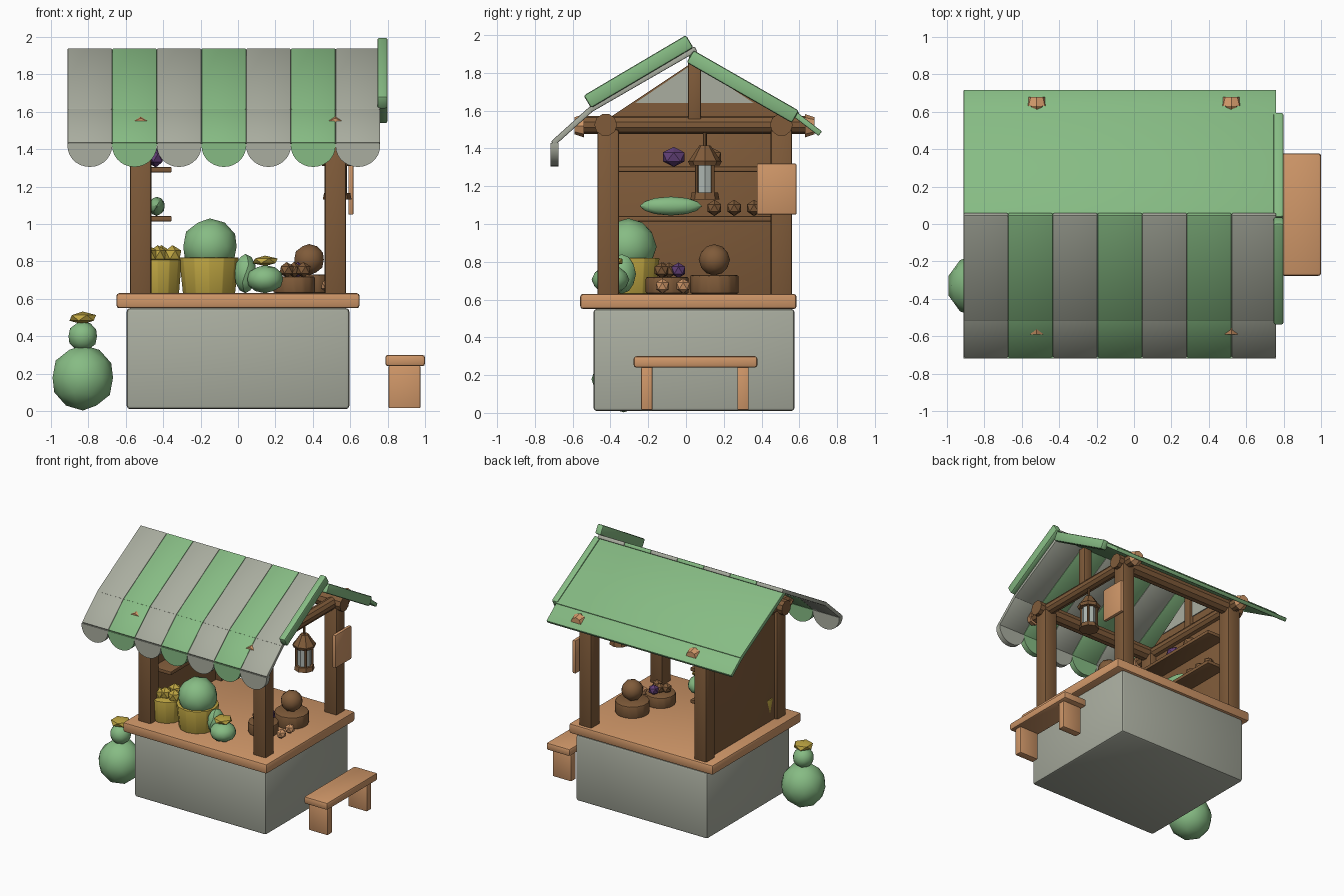
import bpy, bmesh, math
from mathutils import Matrix, Vector

if "Cube" in bpy.data.objects:
    bpy.data.objects.remove(bpy.data.objects["Cube"])


def colour(name, r, g, b):
    m = bpy.data.materials.new(name)
    m.diffuse_color = (r, g, b, 1)
    m.use_nodes = True
    m.node_tree.nodes["Principled BSDF"].inputs["Base Color"].default_value = m.diffuse_color
    return m


GREY = colour("grey_canvas", 0.40, 0.42, 0.35)
GREEN = colour("green", 0.24, 0.50, 0.23)
LIGHT = colour("light_wood", 0.63, 0.31, 0.14)
BROWN = colour("brown_wood", 0.215, 0.105, 0.042)
YELLOW = colour("yellow_straw", 0.52, 0.38, 0.055)
PURPLE = colour("purple", 0.12, 0.05, 0.18)
GLASS = colour("lantern_glass", 0.42, 0.47, 0.44)


def finish(name, bm, mat, bevel=0.0, angle=35):
    if bevel:
        bmesh.ops.bevel(bm, geom=bm.edges[:], offset=bevel, segments=2,
                        profile=0.5, affect='EDGES')
    bmesh.ops.recalc_face_normals(bm, faces=bm.faces[:])
    me = bpy.data.meshes.new(name)
    bm.to_mesh(me)
    bm.free()
    me.materials.append(mat)
    me.shade_smooth()
    me.set_sharp_from_angle(angle=math.radians(angle))
    ob = bpy.data.objects.new(name, me)
    bpy.context.collection.objects.link(ob)
    return ob


def box(name, x, y, z, mat, bevel=0.01):
    bm = bmesh.new()
    bmesh.ops.create_cube(bm, size=1)
    for v in bm.verts:
        v.co = Vector([(r[0] + r[1]) / 2 + c * (r[1] - r[0]) for r, c in zip((x, y, z), v.co)])
    return finish(name, bm, mat, bevel)


def prism(name, pts, depth, mat, axis='X', bevel=0.0):
    """Extrude an outline: (y, z) along X, or (x, z) along Y."""
    bm = bmesh.new()
    put = (lambda p, d: (d, p[0], p[1])) if axis == 'X' else (lambda p, d: (p[0], d, p[1]))
    a, b = [[bm.verts.new(put(p, d)) for p in pts] for d in depth]
    bm.faces.new(a)
    bm.faces.new(b[::-1])
    n = len(pts)
    for i in range(n):
        bm.faces.new((a[i], b[i], b[(i + 1) % n], a[(i + 1) % n]))
    return finish(name, bm, mat, bevel)


def slab(name, p, q, t, x, mat, bevel=0.006):
    """Sloping board from p to q in (y, z), thickness t below that line."""
    d = Vector((q[0] - p[0], q[1] - p[1])).normalized()
    n = Vector((d.y, -d.x))
    if n.y > 0:
        n = -n
    p, q = Vector(p), Vector(q)
    return prism(name, [p, q, q + n * t, p + n * t], x, mat, 'X', bevel)


def rod(name, centre, r1, r2, length, mat, axis='Z', sides=12, bevel=0.0):
    bm = bmesh.new()
    rot = {'Z': Matrix.Identity(4), 'X': Matrix.Rotation(math.pi / 2, 4, 'Y'),
           'Y': Matrix.Rotation(-math.pi / 2, 4, 'X')}[axis]
    bmesh.ops.create_cone(bm, cap_ends=True, segments=sides, radius1=r1, radius2=r2,
                          depth=length, matrix=Matrix.Translation(centre) @ rot)
    return finish(name, bm, mat, bevel)


def ball(name, centre, size, mat, detail=2):
    bm = bmesh.new()
    s = size if isinstance(size, tuple) else (size,) * 3
    bmesh.ops.create_icosphere(bm, subdivisions=detail, radius=1,
                               matrix=Matrix.Translation(centre) @ Matrix.Diagonal((*s, 1)))
    return finish(name, bm, mat, 0, 25)


# Base and counter
box("base", (-0.595, 0.595), (-0.49, 0.575), (0.01, 0.55), GREY, 0.018)
box("counter", (-0.65, 0.65), (-0.56, 0.585), (0.55, 0.63), LIGHT, 0.015)

# Posts and beams
for x, side in ((-0.52, "left"), (0.52, "right")):
    for y, end in ((-0.412, "front"), (0.505, "back")):
        box(f"{end}_{side}_post", (x - 0.057, x + 0.057), (y - 0.057, y + 0.057), (0.62, 1.5), BROWN, 0.012)
    rod(f"{side}_beam", (x, 0.05, 1.525), 0.048, 0.048, 1.2, BROWN, 'Y', 10)
    for y in (-0.565, 0.655):
        rod(f"{side}_beam_cap", (x, y, 1.52), 0.062, 0.045, 0.05, LIGHT, 'Y', 8) if y > 0 else \
            rod(f"{side}_beam_cap", (x, y, 1.52), 0.045, 0.062, 0.05, LIGHT, 'Y', 8)
    box(f"{side}_king_post", (x - 0.035, x + 0.035), (0.01, 0.08), (1.55, 1.86), BROWN, 0.008)
for y, end in ((-0.425, "front"), (0.505, "back")):
    rod(f"{end}_beam", (0, y, 1.525), 0.06, 0.06, 1.22, BROWN, 'X', 10)

# Left wall, gable and shelves
box("left_wall", (-0.55, -0.515), (-0.37, 0.46), (0.62, 1.56), BROWN, 0.004)
prism("gable", [(-0.41, 1.56), (0.58, 1.56), (0.04, 1.86)], (-0.55, -0.515), BROWN)
prism("gable_panel_inner", [(-0.27, 1.64), (0.36, 1.64), (0.04, 1.85)], (-0.515, -0.508), GREY)
for z in (1.028, 1.29):
    box("shelf", (-0.52, -0.355), (-0.36, 0.45), (z - 0.014, z + 0.014), BROWN, 0.004)

# Striped front awning with scalloped edge
X0, W = -0.912, 0.2389
for i in range(7):
    mat = GREEN if i % 2 else GREY
    xr = (X0 + i * W, X0 + (i + 1) * W)
    slab("front_roof_stripe", (0.045, 1.94), (-0.52, 1.615), 0.03, xr, mat)
    slab("front_awning_flap", (-0.515, 1.617), (-0.715, 1.437), 0.03, xr, mat)
    c = (xr[0] + xr[1]) / 2
    edge = [(c + W / 2 * math.cos(a), 1.418 - 0.113 * math.sin(a))
            for a in [math.pi * k / 14 for k in range(15)]]
    prism("scallop", [(xr[1], 1.43)] + edge + [(xr[0], 1.43)], (-0.718, -0.675), mat, 'Y')

# Plain back roof and edge boards on the right
XR = (X0, X0 + 7 * W)
slab("back_roof", (0.03, 1.915), (0.60, 1.59), 0.035, XR, GREEN)
slab("back_flap", (0.59, 1.59), (0.72, 1.49), 0.03, XR, GREEN)
slab("front_edge_board", (0.0, 2.0), (-0.542, 1.68), 0.077, (0.745, 0.80), GREEN, 0.012)
slab("back_edge_board", (0.04, 1.92), (0.598, 1.60), 0.075, (0.745, 0.80), GREEN, 0.012)

# Hanging sign
box("sign", (0.59, 0.618), (0.375, 0.585), (1.05, 1.32), LIGHT, 0.007)

# Lantern
L = (0.53, 0.1)
for name, z, r1, r2, h, mat in (
        ("lantern_base", 1.148, 0.077, 0.07, 0.036, BROWN),
        ("lantern_glass", 1.24, 0.052, 0.052, 0.15, GLASS),
        ("lantern_eave", 1.322, 0.08, 0.09, 0.022, BROWN),
        ("lantern_roof", 1.363, 0.085, 0.045, 0.06, BROWN),
        ("lantern_knob", 1.404, 0.045, 0.03, 0.022, BROWN),
        ("lantern_hook", 1.445, 0.01, 0.01, 0.08, BROWN)):
    rod(name, (*L, z), r1, r2, h, mat, 'Z', 8)
for k in range(4):
    a = math.pi / 4 + k * math.pi / 2
    rod("lantern_bar", (L[0] + 0.06 * math.cos(a), L[1] + 0.06 * math.sin(a), 1.24), 0.009, 0.009, 0.16, BROWN, 'Z', 6)

# Bench
box("bench_seat", (0.788, 1.0), (-0.277, 0.378), (0.24, 0.30), LIGHT, 0.014)
for y in (-0.207, 0.302):
    box("bench_leg", (0.805, 0.975), (y - 0.03, y + 0.03), (0.015, 0.242), LIGHT, 0.006)

# Tied sack on the ground
ball("sack", (-0.83, -0.33, 0.178), (0.17, 0.17, 0.175), GREEN)
ball("sack_neck", (-0.83, -0.33, 0.40), 0.08, GREEN)
ball("sack_tie", (-0.83, -0.33, 0.498), (0.08, 0.08, 0.034), YELLOW, 1)

# Baskets with produce
rod("small_basket", (-0.43, -0.30, 0.72), 0.115, 0.13, 0.18, YELLOW, 'Z', 12, 0.004)
for dx, dy in ((-0.05, -0.05), (0.08, -0.02), (0.02, 0.07), (0.0, -0.02)):
    ball("yellow_fruit", (-0.43 + dx, -0.30 + dy, 0.835), 0.052, YELLOW, 1)
rod("large_basket", (-0.155, -0.30, 0.725), 0.14, 0.16, 0.19, YELLOW, 'Z', 12, 0.004)
ball("large_melon", (-0.15, -0.305, 0.88), 0.15, GREEN)
ball("tall_gourd", (0.04, -0.34, 0.735), (0.06, 0.075, 0.105), GREEN)
ball("round_gourd", (0.145, -0.40, 0.705), (0.10, 0.10, 0.075), GREEN)
ball("gourd_cap", (0.145, -0.40, 0.803), (0.075, 0.075, 0.028), YELLOW, 1)

# Bowls on the counter
rod("small_bowl", (0.30, -0.10, 0.675), 0.115, 0.115, 0.09, BROWN, 'Z', 14, 0.012)
for dx, dy, m in ((-0.04, -0.02, BROWN), (0.05, -0.03, BROWN), (0.02, 0.06, PURPLE), (0.0, 0.01, BROWN)):
    ball("bowl_fruit", (0.30 + dx, -0.10 + dy, 0.755), 0.042, m, 1)
rod("large_bowl", (0.38, 0.15, 0.68), 0.13, 0.13, 0.10, BROWN, 'Z', 14, 0.012)
ball("brown_gourd", (0.38, 0.15, 0.81), 0.083, BROWN)
for y in (-0.125, -0.015):
    ball("small_orange_fruit", (0.48, y, 0.672), 0.04, LIGHT, 1)

# Goods on the shelves
ball("long_marrow", (-0.435, -0.08, 1.095), (0.045, 0.165, 0.05), GREEN)
for y in (0.15, 0.255, 0.36):
    ball("shelf_nut", (-0.435, y, 1.085), 0.043, BROWN, 1)
ball("purple_fruit", (-0.44, -0.065, 1.355), (0.05, 0.068, 0.053), PURPLE, 1)
ball("brown_fruit", (-0.44, 0.13, 1.355), (0.05, 0.065, 0.053), BROWN, 1)
